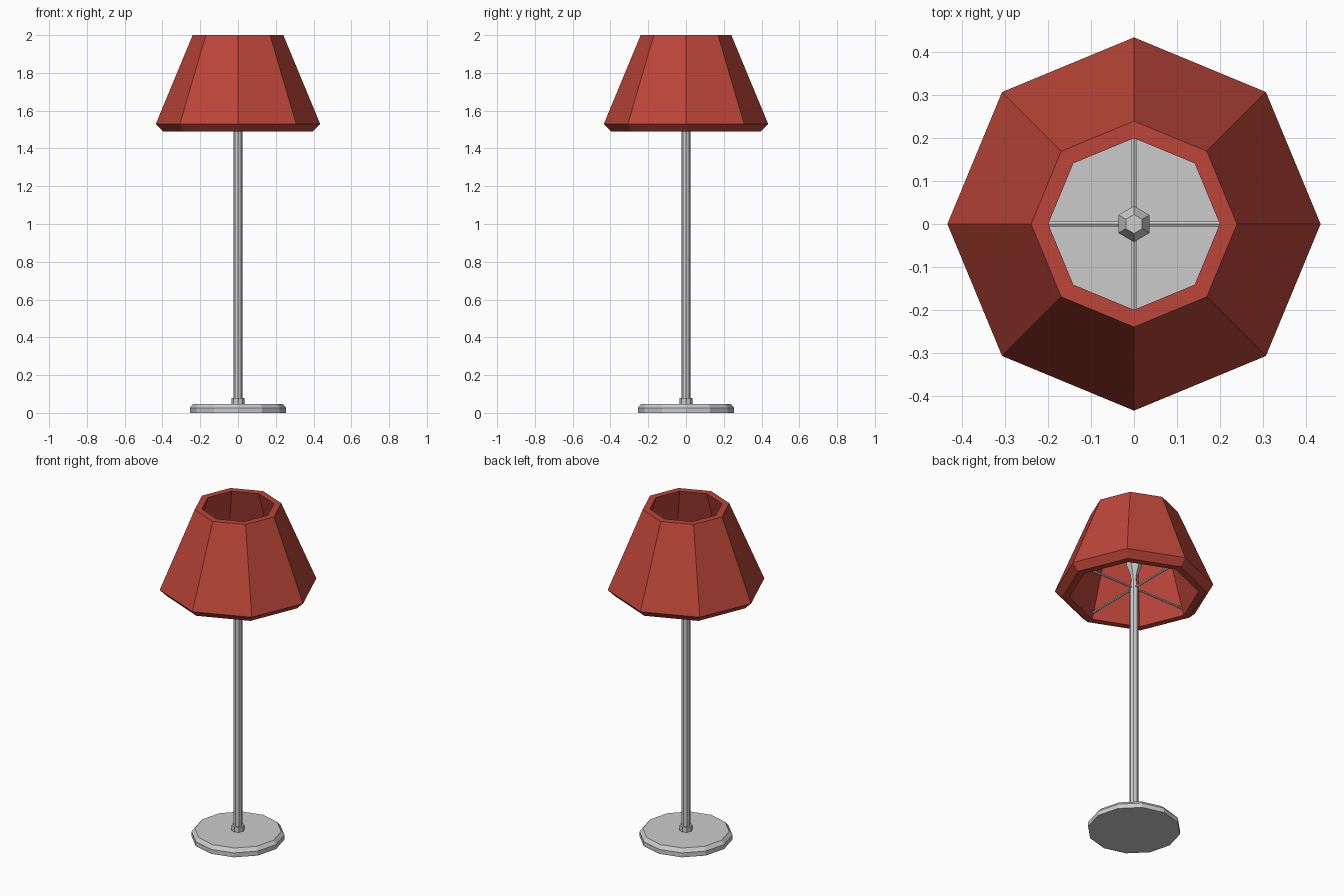
import bpy, bmesh, math
from mathutils import Matrix, Vector

if "Cube" in bpy.data.objects:
    bpy.data.objects.remove(bpy.data.objects["Cube"])


def lathe(name, profile, sides, phase=0.0, closed=False, mat=None):
    """Spin an (r, z) profile into a faceted solid; closed joins last ring to first."""
    bm = bmesh.new()
    rings = [[bm.verts.new((r * math.cos(phase + math.tau * i / sides),
                            r * math.sin(phase + math.tau * i / sides), z))
              for i in range(sides)] for r, z in profile]
    pairs = list(zip(rings, rings[1:]))
    if closed:
        pairs.append((rings[-1], rings[0]))
    else:
        bm.faces.new(rings[0][::-1])
        bm.faces.new(rings[-1])
    for a, b in pairs:
        for i in range(sides):
            j = (i + 1) % sides
            bm.faces.new((a[i], a[j], b[j], b[i]))
    bmesh.ops.recalc_face_normals(bm, faces=bm.faces)
    me = bpy.data.meshes.new(name)
    bm.to_mesh(me)
    bm.free()
    ob = bpy.data.objects.new(name, me)
    bpy.context.collection.objects.link(ob)
    if mat:
        me.materials.append(mat)
    return ob


def material(name, color):
    m = bpy.data.materials.new(name)
    m.diffuse_color = color
    m.use_nodes = True
    m.node_tree.nodes["Principled BSDF"].inputs["Base Color"].default_value = m.diffuse_color
    return m


red = material("red_fabric", (0.5, 0.06, 0.04, 1))
pale = material("bulb_glass", (0.8, 0.8, 0.8, 1))

# Base disc with chamfered rim, and collar
lathe("base", [(0.255, 0), (0.255, 0.027), (0.237, 0.048)], 12)
lathe("collar", [(0.035, 0.04), (0.035, 0.078)], 8)

# Pole and bulb socket
lathe("pole", [(0.024, 0.04), (0.024, 1.54)], 8)
lathe("socket", [(0.024, 1.54), (0.017, 1.58)], 8)

# Hexagonal bulb
lathe("bulb", [(0.016, 1.575), (0.02, 1.61), (0.042, 1.67),
               (0.042, 1.71), (0.022, 1.745)], 6, math.pi / 2, mat=pale)

# Thick octagonal shade: outer wall, chamfered hem, inner wall
lathe("shade", [(0.24, 2.0), (0.435, 1.53), (0.395, 1.49),
                (0.355, 1.49), (0.2, 2.0)], 8, closed=True, mat=red)

# Four support arms from pole to shade
for k in range(4):
    arm = lathe(f"support_arm_{k + 1}", [(0.007, 0.0), (0.007, 0.352)], 6)
    arm.data.transform(Matrix.Translation((0, 0, 1.53))
                       @ Matrix.Rotation(k * math.pi / 2, 4, 'Z')
                       @ Matrix.Rotation(math.pi / 2, 4, 'Y'))
